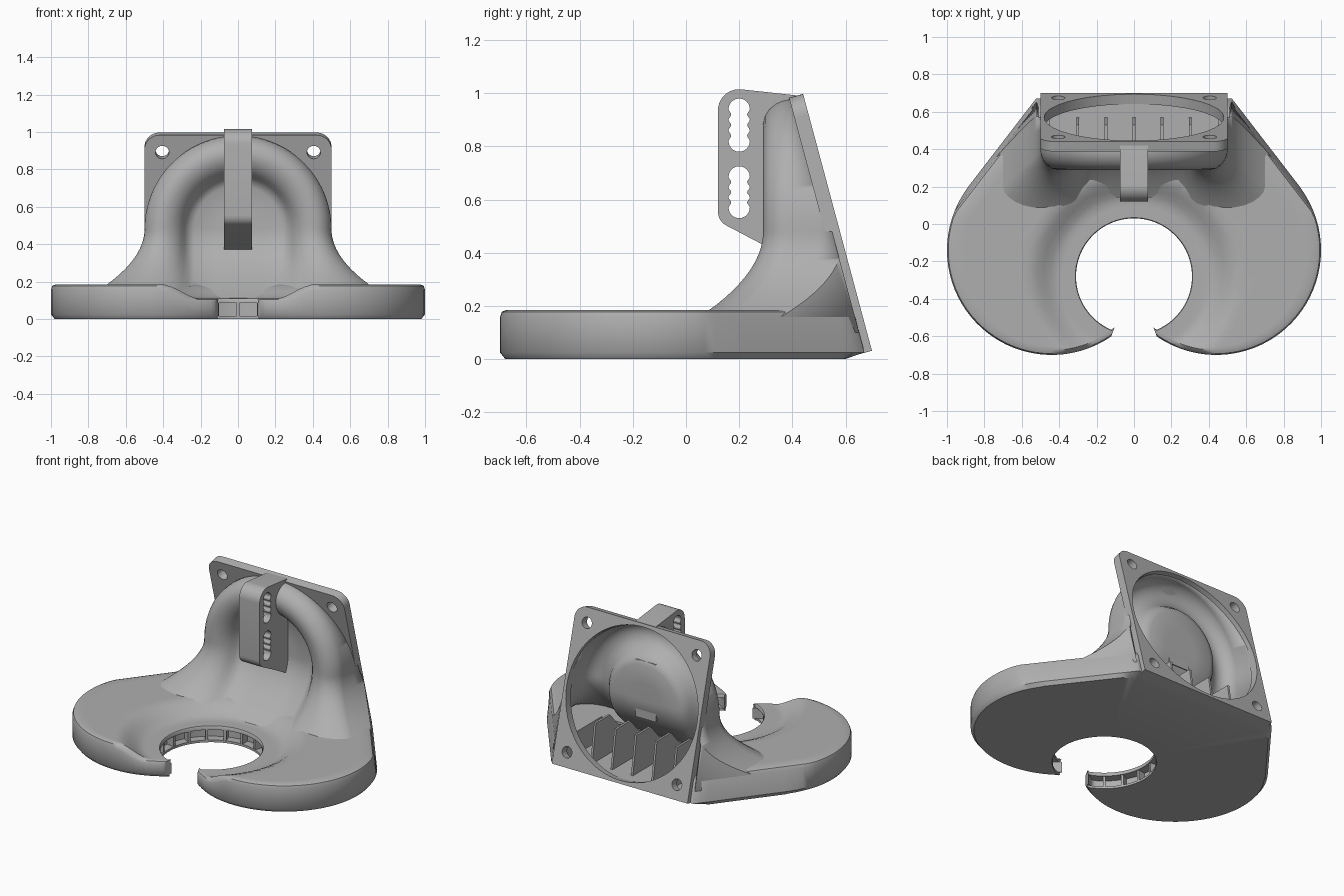
import bpy, bmesh
from math import sin, cos, pi, radians, atan2, sqrt, hypot
from mathutils import Vector

if "Cube" in bpy.data.objects:
    bpy.data.objects.remove(bpy.data.objects["Cube"])

grey = bpy.data.materials.new("grey plastic")
grey.use_nodes = True
grey.diffuse_color = (0.43, 0.43, 0.43, 1)
grey.node_tree.nodes["Principled BSDF"].inputs["Base Color"].default_value = (0.43, 0.43, 0.43, 1)

HOLE_Y = -0.28                                # centre of the round opening
LEAN = 0.268                                  # backward slope of the fan plate
FLANK = Vector((0.792, 0.610, 0.163))         # outward direction of the slanted flank
FLANK_D = FLANK.x * 0.5 + FLANK.y * 0.7       # flank passes the rear bottom corner


def link(name, mesh):
    ob = bpy.data.objects.new(name, mesh)
    bpy.context.scene.collection.objects.link(ob)
    if not mesh.materials:
        mesh.materials.append(grey)
    return ob


def finish(ob, angle=40):
    bpy.ops.object.select_all(action='DESELECT')
    ob.select_set(True)
    bpy.context.view_layer.objects.active = ob
    bpy.ops.object.shade_smooth_by_angle(angle=radians(angle))


def bake(ob):
    """Evaluate modifiers or curves into a plain mesh."""
    bpy.context.view_layer.update()
    graph = bpy.context.evaluated_depsgraph_get()
    return bpy.data.meshes.new_from_object(ob.evaluated_get(graph))


def to_mesh(bm, name):
    mesh = bpy.data.meshes.new(name)
    bm.to_mesh(mesh)
    bm.free()
    return mesh


def plate(name, loops, thick, location, rotation):
    """Flat plate from an outline followed by its holes."""
    cu = bpy.data.curves.new(name, 'CURVE')
    cu.dimensions, cu.fill_mode, cu.extrude = '2D', 'BOTH', thick / 2
    for loop in loops:
        sp = cu.splines.new('POLY')
        sp.points.add(len(loop) - 1)
        for p, (x, y) in zip(sp.points, loop):
            p.co = (x, y, 0, 1)
        sp.use_cyclic_u = True
    tmp = bpy.data.objects.new(name + "_outline", cu)
    bpy.context.scene.collection.objects.link(tmp)
    mesh = bake(tmp)
    bpy.data.objects.remove(tmp)
    mesh.materials.clear()
    ob = link(name, mesh)
    ob.location, ob.rotation_euler = location, rotation
    finish(ob)
    return ob


def arc(cx, cy, r, a0, a1, n):
    return [(cx + r * cos(radians(a0 + (a1 - a0) * i / n)),
             cy + r * sin(radians(a0 + (a1 - a0) * i / n))) for i in range(n + 1)]


def circle(cx, cy, r, n=32):
    return arc(cx, cy, r, 0, 360, n)[:-1]


# ---- base: swept around the round opening, open at the front ----
PHI_TAN = atan2(0.884, -0.482)
PHI_CORNER = atan2(0.523, -0.95)


def reach(phi, z, inset=0.0):
    """Distance from the opening centre to the outline at height z."""
    s, c = abs(sin(phi)), -cos(phi)
    hits = []
    if min(phi, 2 * pi - phi) < PHI_TAN:
        b = s * -0.44 + c * -0.14
        r = 0.56 - inset
        hits.append(-b + sqrt(b * b - 0.2132 + r * r))
    d = FLANK.x * s + FLANK.y * c
    if d > 0.05:
        hits.append((FLANK_D - FLANK.y * HOLE_Y - FLANK.z * (z - 0.03) - inset) / d)
    if c > 0.05:
        hits.append((0.95 - LEAN * (z - 0.03) - inset * (4 if z == 0 else 1)) / c)
    return min(hits)


def dish(r):
    t = min(max((r - 0.40) / 0.17, 0), 1)
    return 0.11 + 0.075 * t * t * (3 - 2 * t)


def base_section(phi):
    rim = reach(phi, 0.185, 0.025)
    groove = min(0.37, rim - 0.005)
    pts = [(0.315, 0), (0.315, 0.015), (groove, 0.015), (groove, 0.085), (0.31, 0.085), (0.31, 0.105)]
    r0 = 0.314
    for k in range(17):
        r = r0 + (rim - r0) * (k / 16) ** 1.4
        pts.append((r, dish(r)))
    h = dish(rim)
    pts += [(reach(phi, 0.178, 0.007), h * 0.96), (reach(phi, 0.155), h * 0.85),
            (reach(phi, 0.025), 0.025), (reach(phi, 0, 0.02), 0)]
    return [(r * sin(phi), HOLE_Y - r * cos(phi), z) for r, z in pts]


start = radians(20.8)
steps = 132
phis = [start + (2 * pi - 2 * start) * i / steps for i in range(steps + 1)]
phis = sorted(phis + [PHI_TAN, PHI_CORNER, 2 * pi - PHI_TAN, 2 * pi - PHI_CORNER])
bm = bmesh.new()
rings = [[bm.verts.new(p) for p in base_section(a)] for a in phis]
for a, b in zip(rings, rings[1:]):
    for i in range(len(a)):
        j = (i + 1) % len(a)
        bm.faces.new((a[i], a[j], b[j], b[i]))
bm.faces.new(rings[0])
bm.faces.new(rings[-1])
bmesh.ops.recalc_face_normals(bm, faces=bm.faces)
base = link("base", to_mesh(bm, "base"))

# air pocket under the hood
bm = bmesh.new()
bmesh.ops.create_cube(bm, size=1)
bmesh.ops.scale(bm, vec=(0.9, 0.6, 0.3), verts=bm.verts)
bmesh.ops.translate(bm, vec=(0, 0.55, 0.185), verts=bm.verts)
cutter = link("pocket_cutter", to_mesh(bm, "pocket_cutter"))
cutter.hide_render = True
cut = base.modifiers.new("pocket", 'BOOLEAN')
cut.operation, cut.solver, cut.object = 'DIFFERENCE', 'EXACT', cutter
carved = bake(base)
base.modifiers.clear()
base.data = carved
bpy.data.objects.remove(cutter)
finish(base)

# ---- hood: arched tube with a sunken centre, flaring into the base ----
SECTION = [(.5, .8), (.5, .6), (.5, .5), (.5, .385), (.496, .362), (.485, .338), (.466, .314),
           (.44, .297), (.41, .29), (.38, .293), (.35, .305), (.322, .325), (.3, .352),
           (.283, .382), (.264, .407), (.235, .42), (.12, .42), (0, .42)]
ARCH_Z = 0.48


def leg_row(side, z):
    g = ((ARCH_Z - z) / 0.295) ** 2
    row = []
    for r, y in SECTION:
        out = min(max((r - 0.26) / 0.24, 0), 1)
        front = min(max((0.6 - y) / 0.215, 0), 1)
        row.append((side * (r + 0.2 * g * out), y - (0.22 - 0.03 * out) * g * front, z))
    return row


heights = [0.10 + (ARCH_Z - 0.10) * i / 18 for i in range(18)]
rows = [leg_row(1, z) for z in heights]
for i in range(49):
    a = pi * i / 48
    rows.append([(r * cos(a), y, ARCH_Z + r * sin(a)) for r, y in SECTION])
rows += [leg_row(-1, z) for z in reversed(heights)]
bm = bmesh.new()
grid = [[bm.verts.new(p) for p in row] for row in rows]
for a, b in zip(grid, grid[1:]):
    for i in range(len(a) - 1):
        bm.faces.new((a[i], a[i + 1], b[i + 1], b[i]))
bmesh.ops.remove_doubles(bm, verts=bm.verts, dist=0.0005)


def slice_off(co, no):
    geom = bm.verts[:] + bm.edges[:] + bm.faces[:]
    res = bmesh.ops.bisect_plane(bm, geom=geom, plane_co=co, plane_no=no, clear_outer=True)
    return [v for v in res["geom_cut"] if isinstance(v, bmesh.types.BMVert) and v.is_valid]


slice_off((0, 0.67, 0.03), (0, 0.966, 0.259))
corner_y = 0.67 - LEAN * 0.07
corner_x = (FLANK_D - FLANK.y * corner_y - FLANK.z * 0.07) / FLANK.x
for side in (1, -1):
    edge = slice_off((side * 0.5, 0.7, 0.03), (side * FLANK.x, FLANK.y, FLANK.z))
    edge.sort(key=lambda v: -v.co.z)
    if len(edge) > 1:
        bm.faces.new(edge + [bm.verts.new((side * corner_x, corner_y, 0.10))])
bmesh.ops.recalc_face_normals(bm, faces=bm.faces)
ridge = min((f for f in bm.faces if f.calc_center_median().z > 0.6),
            key=lambda f: f.calc_center_median().y)
if ridge.normal.y > 0:
    bmesh.ops.reverse_faces(bm, faces=bm.faces)
hood = link("hood", to_mesh(bm, "hood"))
finish(hood)
wall = hood.modifiers.new("wall", 'SOLIDIFY')
wall.thickness, wall.offset = 0.015, -1

# ---- fan plate: leaning square with a round opening and screw holes ----
outline = [(-0.5, -0.5), (0.5, -0.5)] + arc(0.42, 0.42, 0.08, 0, 90, 8) + arc(-0.42, 0.42, 0.08, 90, 180, 8)
screws = [circle(x, y, 0.036, 24) for x in (-0.405, 0.405) for y in (-0.405, 0.405)]
plate("fan_plate", [outline, circle(0, 0, 0.48, 72)] + screws, 0.055,
      (0, 0.5435, 0.507), (radians(105), 0, 0))

# ---- mounting bracket with two scalloped slots ----
SIDEWAYS = (radians(90), 0, radians(90))


def slot(z0, z1):
    r, y = 0.04, 0.2
    n = 24
    lo, hi = z0 + r, z1 - r
    wave = [(r - 0.005 * (1 - cos(6 * pi * i / n)), lo + (hi - lo) * i / n) for i in range(1, n)]
    return (arc(y, hi, r, 0, 180, 12) + [(y - w, z) for w, z in reversed(wave)]
            + arc(y, lo, r, 180, 360, 12) + [(y + w, z) for w, z in wave])


bracket = (arc(0.2, 0.935, 0.08, 85, 180, 10) + arc(0.18, 0.555, 0.06, 180, 238, 6)
           + [(.28, .435), (.425, .355), (.425, .74), (.36, .765), (.31, .82), (.3, .9),
              (.34, .95), (.385, .975), (.43, .99)])
plate("bracket", [bracket, slot(0.53, 0.725), slot(0.78, 0.98)], 0.15, (0, 0, 0), SIDEWAYS)

# ---- air guide fins inside the hood ----
fin = [(.25, .03), (.57, .03), (.53, .29), (.38, .29), (.30, .2), (.25, .17)]
for i in range(-2, 3):
    plate(f"guide_fin_{i + 3}", [fin], 0.014, (i * 0.15, 0, 0), SIDEWAYS)

# ---- ribs between the air outlets around the opening ----
bm = bmesh.new()
for deg in range(40, 321, 20):
    a = radians(deg)
    made = bmesh.ops.create_cube(bm, size=1)["verts"]
    for v in made:
        r, w = 0.345 + v.co.x * 0.056, v.co.y * 0.016
        v.co = (r * sin(a) + w * cos(a), HOLE_Y - r * cos(a) + w * sin(a), 0.05 + v.co.z * 0.074)
bmesh.ops.recalc_face_normals(bm, faces=bm.faces)
link("outlet_ribs", to_mesh(bm, "outlet_ribs"))
